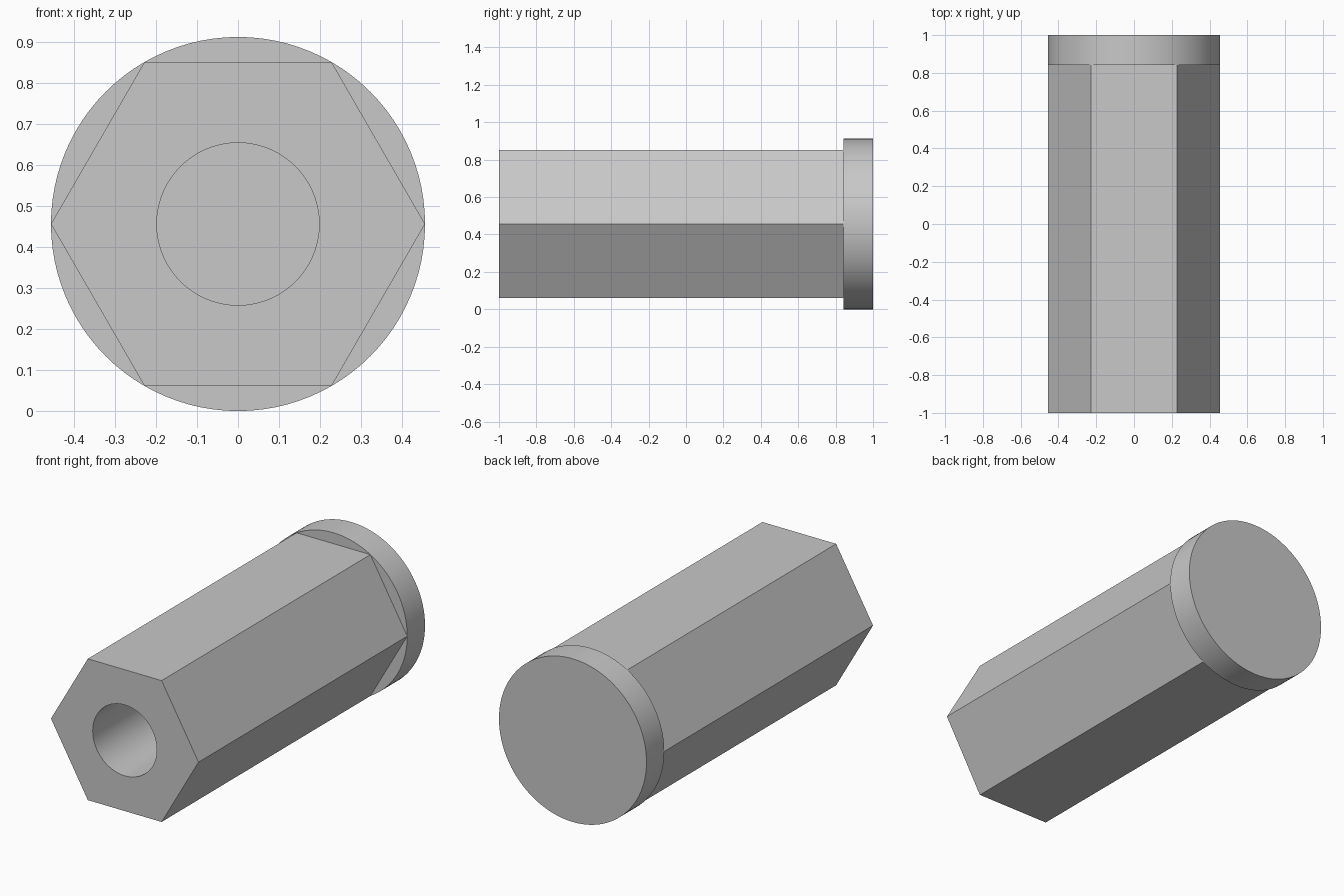
import bpy
import bmesh
import math

if "Cube" in bpy.data.objects:
    bpy.data.objects.remove(bpy.data.objects["Cube"], do_unlink=True)

RADIUS = 0.456       # hexagon corners and flange share this radius
HOLE_RADIUS = 0.198
FRONT, SHOULDER, BACK = -1.0, 0.843, 1.0
HOLE_FLOOR = -0.17

metal = bpy.data.materials.new("light grey metal")
metal.use_nodes = True
colour = (0.58, 0.58, 0.58, 1)
metal.diffuse_color = colour
metal.node_tree.nodes["Principled BSDF"].inputs["Base Color"].default_value = colour


def ring(bm, radius, y, sides):
    """Closed loop of vertices around the y axis, one corner on +x."""
    angles = [math.tau * i / sides for i in range(sides)]
    return [bm.verts.new((radius * math.cos(a), y, RADIUS + radius * math.sin(a)))
            for a in angles]


def wall(bm, a, b):
    """Quads joining two loops with the same number of sides."""
    n = len(a)
    for i in range(n):
        j = (i + 1) % n
        bm.faces.new((a[i], a[j], b[j], b[i]))


def finish(bm, name):
    bmesh.ops.recalc_face_normals(bm, faces=bm.faces[:])
    mesh = bpy.data.meshes.new(name)
    bm.to_mesh(mesh)
    bm.free()
    mesh.materials.append(metal)
    obj = bpy.data.objects.new(name, mesh)
    bpy.context.collection.objects.link(obj)
    bpy.ops.object.select_all(action="DESELECT")
    obj.select_set(True)
    bpy.context.view_layer.objects.active = obj
    bpy.ops.object.shade_smooth_by_angle(angle=math.radians(30))
    return obj


# Hexagonal body with a blind round hole in its front
bm = bmesh.new()
hex_front = ring(bm, RADIUS, FRONT, 6)
hex_back = ring(bm, RADIUS, SHOULDER, 6)
hole_front = ring(bm, HOLE_RADIUS, FRONT, 72)
hole_back = ring(bm, HOLE_RADIUS, HOLE_FLOOR, 72)
wall(bm, hex_front, hex_back)
wall(bm, hole_front, hole_back)
bm.faces.new(hole_back)
bm.faces.new(hex_back)
rim = [e for e in bm.edges if e.is_boundary]
bmesh.ops.triangle_fill(bm, edges=rim, use_beauty=True)
finish(bm, "hexagonal_body")

# Round flange closing the back
bm = bmesh.new()
flange_front = ring(bm, RADIUS, SHOULDER, 96)
flange_back = ring(bm, RADIUS, BACK, 96)
wall(bm, flange_front, flange_back)
bm.faces.new(flange_front)
bm.faces.new(flange_back)
finish(bm, "round_flange")
